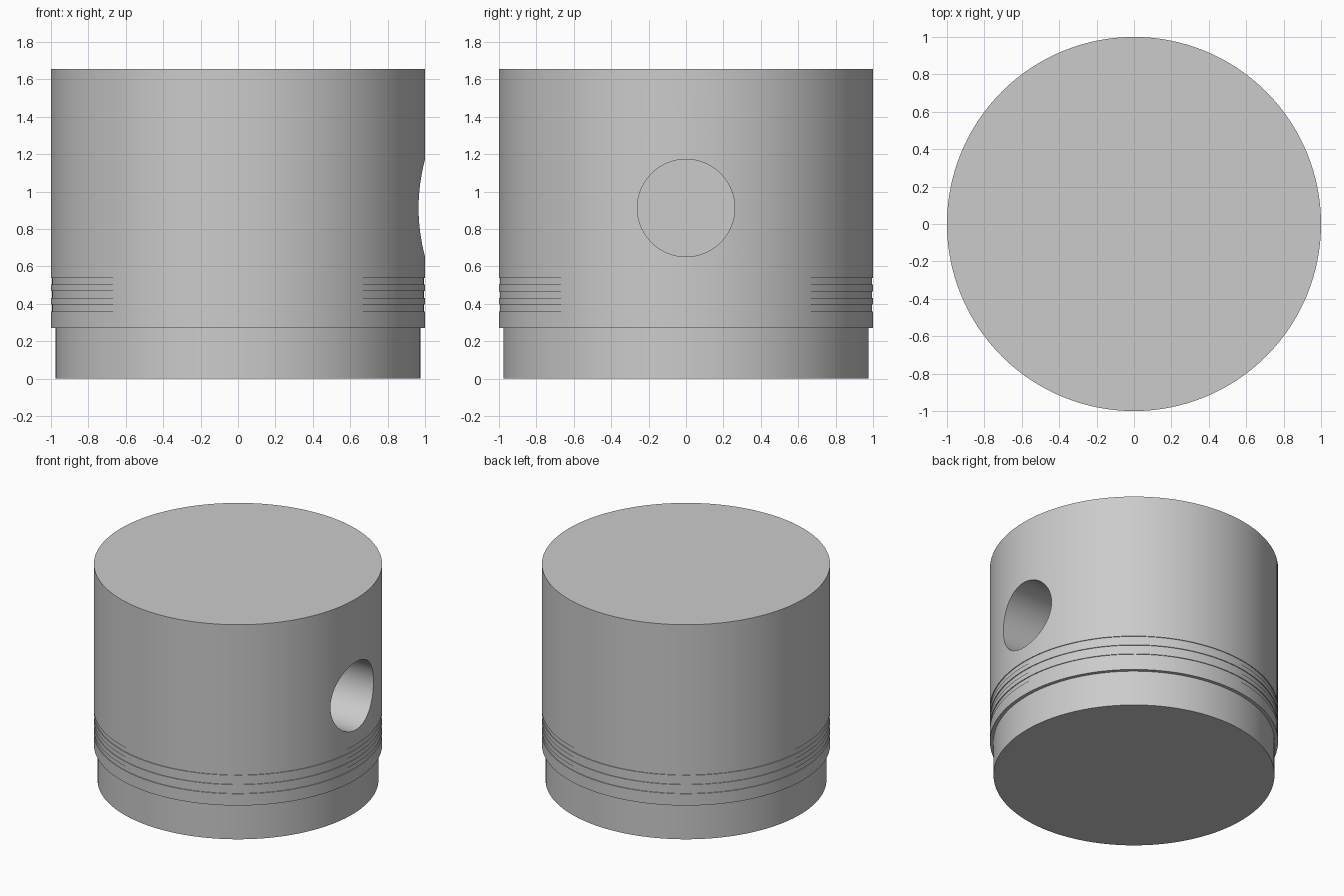
import bpy, bmesh
from math import pi, radians

default = bpy.data.objects.get("Cube")
if default:
    bpy.data.objects.remove(default, do_unlink=True)

SEGMENTS = 128
RADIUS, CROWN_RADIUS, GROOVE_RADIUS = 1.0, 0.975, 0.994
HEIGHT, LAND_BOTTOM = 1.655, 0.27

grey = bpy.data.materials.new("machined grey")
grey.use_nodes = True
colour = (0.6, 0.6, 0.6, 1)
grey.diffuse_color = colour
grey.node_tree.nodes["Principled BSDF"].inputs["Base Color"].default_value = colour

# Half profile: narrow crown, three shallow ring grooves, plain skirt
profile = [(0, 0), (CROWN_RADIUS, 0), (CROWN_RADIUS, LAND_BOTTOM), (RADIUS, LAND_BOTTOM)]
for low, high in ((0.36, 0.395), (0.43, 0.467), (0.502, 0.538)):
    profile += [(RADIUS, low), (GROOVE_RADIUS, low), (GROOVE_RADIUS, high), (RADIUS, high)]
profile += [(RADIUS, HEIGHT), (0, HEIGHT)]

# Solid body turned around the vertical axis
bm = bmesh.new()
verts = [bm.verts.new((r, 0, z)) for r, z in profile]
edges = [bm.edges.new(pair) for pair in zip(verts, verts[1:])]
bmesh.ops.spin(bm, geom=verts + edges, cent=(0, 0, 0), axis=(0, 0, 1),
               angle=2 * pi, steps=SEGMENTS, use_duplicate=False)
bmesh.ops.remove_doubles(bm, verts=bm.verts, dist=0.0001)
bmesh.ops.recalc_face_normals(bm, faces=bm.faces)
mesh = bpy.data.meshes.new("piston_body")
bm.to_mesh(mesh)
bm.free()
mesh.materials.append(grey)
body = bpy.data.objects.new("piston_body", mesh)
bpy.context.collection.objects.link(body)

# Blind pin bore, from the left side to the middle
bpy.ops.mesh.primitive_cylinder_add(vertices=96, radius=0.26, depth=1.2,
                                    location=(0.6, 0, 0.912), rotation=(0, pi / 2, 0))
cutter = bpy.context.object
cutter.name = "pin_bore_cutter"
cutter.hide_render = True
cutter.data.materials.append(grey)

bpy.ops.object.select_all(action="DESELECT")
body.select_set(True)
bpy.context.view_layer.objects.active = body
bore = body.modifiers.new("pin_bore", "BOOLEAN")
bore.operation = "DIFFERENCE"
bore.solver = "EXACT"
bore.object = cutter
bpy.ops.object.modifier_apply(modifier=bore.name)
bpy.data.objects.remove(cutter, do_unlink=True)

bpy.ops.object.shade_smooth_by_angle(angle=radians(30))
